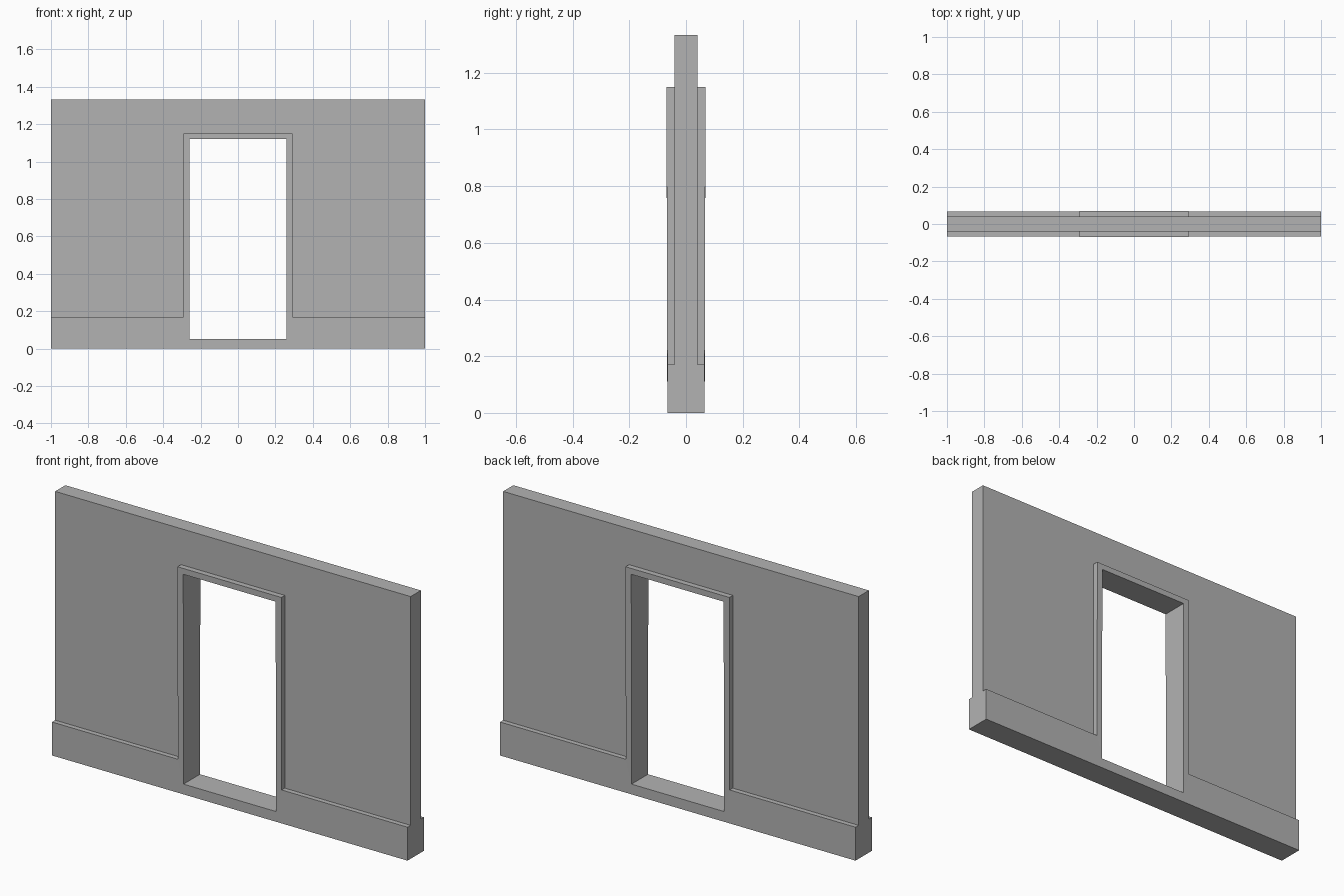
import bpy, bmesh

cube = bpy.data.objects.get("Cube")
if cube:
    bpy.data.objects.remove(cube, do_unlink=True)

# Plain grey plaster for the whole wall
grey = bpy.data.materials.new("plaster_grey")
grey.use_nodes = True
colour = (0.45, 0.45, 0.45, 1)
grey.diffuse_color = colour
grey.node_tree.nodes["Principled BSDF"].inputs["Base Color"].default_value = colour

# Main dimensions
HALF_LENGTH, HEIGHT = 1.0, 1.333
SKIRT_TOP = 0.17
FRAME_X, FRAME_TOP = 0.292, 1.15
DOOR_X, DOOR_BOTTOM, DOOR_TOP = 0.26, 0.052, 1.12
WALL_Y, SKIRT_Y, FRAME_Y = 0.041, 0.066, 0.069


def mirrored(half):
    """Close a right-hand outline with its mirror image."""
    return half + [(-x, z) for x, z in reversed(half)]


def panel(name, outlines, depth):
    """Fill outlines (holes allowed) and thicken them evenly about y = 0."""
    bm = bmesh.new()
    edges = []
    for outline in outlines:
        verts = [bm.verts.new((x, -depth(z), z)) for x, z in outline]
        edges += [bm.edges.new((v, verts[i - 1])) for i, v in enumerate(verts)]
    bmesh.ops.triangle_fill(bm, edges=edges, use_beauty=True, normal=(0, -1, 0))
    back = bmesh.ops.extrude_face_region(bm, geom=bm.faces[:], use_keep_orig=True)
    for item in back["geom"]:
        if isinstance(item, bmesh.types.BMVert):
            item.co.y = -item.co.y
    bmesh.ops.recalc_face_normals(bm, faces=bm.faces[:])
    mesh = bpy.data.meshes.new(name)
    bm.to_mesh(mesh)
    bm.free()
    mesh.materials.append(grey)
    obj = bpy.data.objects.new(name, mesh)
    bpy.context.collection.objects.link(obj)
    return obj


def trim_depth(z):
    """The trim gets slightly deeper towards the top of the door frame."""
    t = max(0, (z - SKIRT_TOP) / (FRAME_TOP - SKIRT_TOP))
    return SKIRT_Y + t * (FRAME_Y - SKIRT_Y)


# Wall slab, notched around the door frame
panel("wall", [mirrored([(FRAME_X, FRAME_TOP), (FRAME_X, SKIRT_TOP),
                         (HALF_LENGTH, SKIRT_TOP), (HALF_LENGTH, HEIGHT)])],
      lambda z: WALL_Y)

# Skirting, sill and door frame in one piece, with the doorway as a hole
panel("skirting_and_door_frame",
      [mirrored([(HALF_LENGTH, 0), (HALF_LENGTH, SKIRT_TOP),
                 (FRAME_X, SKIRT_TOP), (FRAME_X, FRAME_TOP)]),
       mirrored([(DOOR_X, DOOR_BOTTOM), (DOOR_X, DOOR_TOP)])],
      trim_depth)
